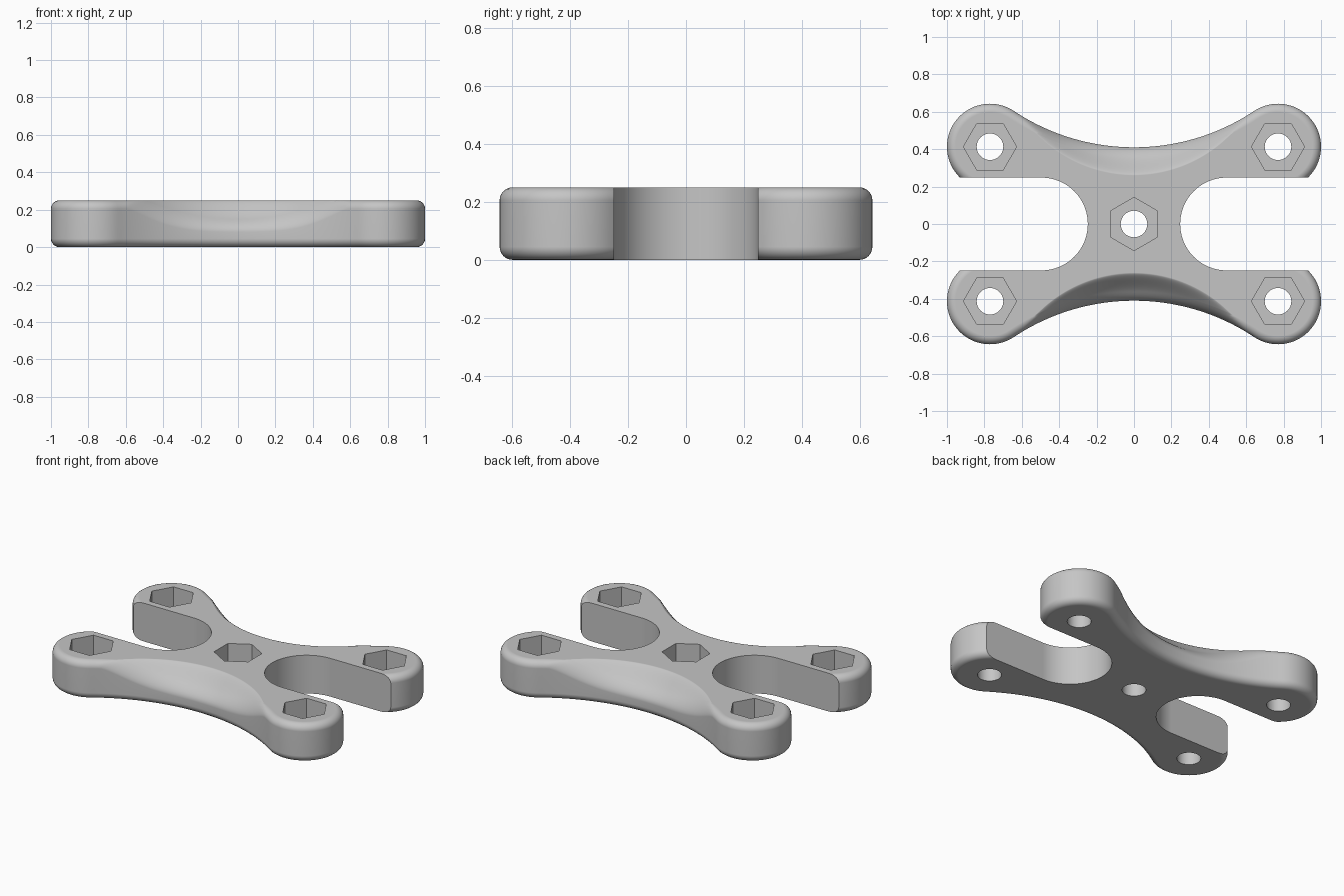
import bpy, bmesh, math

if "Cube" in bpy.data.objects:
    bpy.data.objects.remove(bpy.data.objects["Cube"])

H, F = 0.25, 0.045                 # plate height, edge fillet
LX, LY, LR = 0.77, 0.413, 0.23     # corner lobe centre and radius
WAIST = 0.41                       # y of the waist at x = 0
AR = (LX**2 + (WAIST - LY)**2 - LR**2) / (2 * (LR + LY - WAIST))  # tangent waist arc
AY = WAIST + AR
DISH_Y, DISH_R, DISH_W, DISH_D = 0.98, 0.72, 0.16, 0.125

grey = bpy.data.materials.new("grey")
grey.diffuse_color = (0.56, 0.56, 0.56, 1)
grey.use_nodes = True
grey.node_tree.nodes["Principled BSDF"].inputs["Base Color"].default_value = grey.diffuse_color


def top_z(x, y):
    """Height of the top face, with the finger dishes sunk in."""
    t = (DISH_R - math.hypot(x, abs(y) - DISH_Y)) / DISH_W
    t = min(1, max(0, t)) ** 0.75
    return H - DISH_D * t * t * (3 - 2 * t)


def make_object(name, bm):
    bmesh.ops.recalc_face_normals(bm, faces=bm.faces)
    me = bpy.data.meshes.new(name)
    bm.to_mesh(me)
    bm.free()
    me.materials.append(grey)
    ob = bpy.data.objects.new(name, me)
    bpy.context.collection.objects.link(ob)
    return ob


def add_prism(bm, pts, z0, z1):
    lo = [bm.verts.new((x, y, z0)) for x, y in pts]
    hi = [bm.verts.new((x, y, z1)) for x, y in pts]
    bm.faces.new(lo[::-1])
    bm.faces.new(hi)
    n = len(pts)
    for i in range(n):
        j = (i + 1) % n
        bm.faces.new((lo[i], lo[j], hi[j], hi[i]))


def ring(cx, cy, r, n, start=0):
    return [(cx + r * math.cos(start + math.tau * i / n),
             cy + r * math.sin(start + math.tau * i / n)) for i in range(n)]


# One quarter of the outline: (x, y, inward nx, inward ny)
quarter = []
a0, a1 = math.radians(-75), math.atan2(AY - LY, -LX)
for i in range(41):
    a = a0 + (a1 - a0) * i / 40
    c, s = math.cos(a), math.sin(a)
    quarter.append((LX + LR * c, LY + LR * s, -c, -s))
phi = math.atan2(LX, AY - LY)
for i in range(1, 33):
    a = phi * (1 - i / 32)
    c, s = math.cos(a), math.sin(a)
    quarter.append((AR * s, AY - AR * c, s, -c))
half = quarter + [(-x, y, -nx, ny) for x, y, nx, ny in quarter[-2::-1]]
outline = half + [(-x, -y, -nx, -ny) for x, y, nx, ny in half]


def section(x, y, nx, ny):
    """Wall section at one outline point: bottom fillet, top fillet, dish."""
    at = lambda d: (x + nx * d, y + ny * d)
    out = []
    for k in range(7):
        a = math.pi / 2 * k / 6
        out.append((*at(F * (1 - math.sin(a))), F * (1 - math.cos(a))))
    for k in range(7):
        a = math.pi / 2 * k / 6
        p = at(F * (1 - math.cos(a)))
        out.append((*p, top_z(*p) - F * (1 - math.sin(a))))
    lo, hi = 0.0, 0.3
    for _ in range(30):            # find the inner rim of the dish
        m = (lo + hi) / 2
        px, py = at(m)
        if math.hypot(px, abs(py) - DISH_Y) < DISH_R:
            lo = m
        else:
            hi = m
    rim = max(F, hi)
    for k in range(1, 17):
        p = at(F + (rim - F) * k / 16)
        out.append((*p, H if k == 16 else top_z(*p)))
    return out


# Plate body
bm = bmesh.new()
cols = [[bm.verts.new(p) for p in section(*o)] for o in outline]
n = len(cols)
for i in range(n):
    a, b = cols[i], cols[(i + 1) % n]
    for k in range(len(a) - 1):
        bm.faces.new((a[k], b[k], b[k + 1], a[k + 1]))
bm.faces.new([c[0] for c in cols][::-1])
bm.faces.new([c[-1] for c in cols])
bmesh.ops.remove_doubles(bm, verts=bm.verts, dist=1e-5)
plate = make_object("bracket_plate", bm)

# Side slots and bolt holes
corners = [(sx * LX, sy * LY) for sx in (-1, 1) for sy in (-1, 1)]
bm = bmesh.new()
for s in (-1, 1):
    arc = [(s * (0.495 - 0.248 * math.sin(math.pi * i / 40)),
            0.248 * math.cos(math.pi * i / 40)) for i in range(41)]
    add_prism(bm, [(s * 1.2, 0.248)] + arc + [(s * 1.2, -0.248)], -0.1, 0.4)
for cx, cy in corners + [(0, 0)]:
    add_prism(bm, ring(cx, cy, 0.071, 40), -0.1, 0.4)
holes = make_object("slot_and_hole_cutter", bm)

# Hexagonal nut pockets
bm = bmesh.new()
for cx, cy in corners:
    add_prism(bm, ring(cx, cy, 0.142, 6), 0.09, 0.4)
add_prism(bm, ring(0, 0, 0.142, 6, math.pi / 6), 0.09, 0.4)
pockets = make_object("nut_pocket_cutter", bm)

bpy.context.view_layer.objects.active = plate
plate.select_set(True)
for cutter in (holes, pockets):
    cutter.hide_render = True
    mod = plate.modifiers.new("cut", 'BOOLEAN')
    mod.operation = 'DIFFERENCE'
    mod.solver = 'EXACT'
    mod.object = cutter
    bpy.ops.object.modifier_apply(modifier=mod.name)
    bpy.data.objects.remove(cutter)

bpy.ops.object.shade_smooth_by_angle(angle=math.radians(35))
wn = plate.modifiers.new("weighted_normals", 'WEIGHTED_NORMAL')
wn.keep_sharp = True
